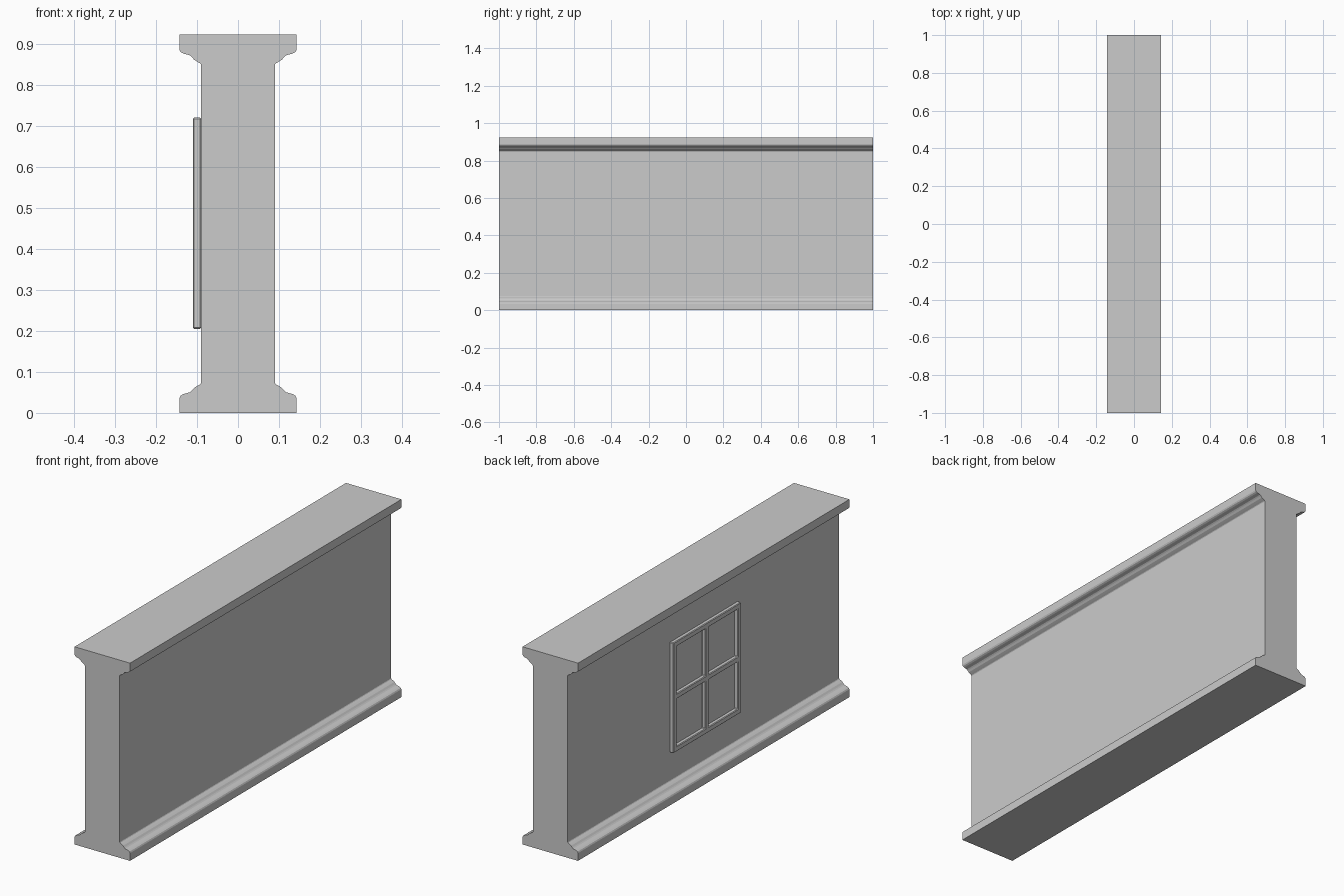
import bpy
import bmesh

cube = bpy.data.objects.get("Cube")
if cube:
    bpy.data.objects.remove(cube, do_unlink=True)

HEIGHT = 0.922
WALL_X = 0.09

# Single plain stone colour
stone = bpy.data.materials.new("light_grey_stone")
stone.use_nodes = True
grey = (0.6, 0.6, 0.6, 1)
stone.diffuse_color = grey
stone.node_tree.nodes["Principled BSDF"].inputs["Base Color"].default_value = grey


def finish(name, bm):
    bmesh.ops.recalc_face_normals(bm, faces=bm.faces)
    mesh = bpy.data.meshes.new(name)
    bm.to_mesh(mesh)
    bm.free()
    mesh.materials.append(stone)
    obj = bpy.data.objects.new(name, mesh)
    bpy.context.collection.objects.link(obj)
    return obj


# Wall with moulded base and cornice: one quarter profile, mirrored twice
quarter = [(0.143, 0), (0.143, 0.036), (0.140, 0.042), (0.133, 0.046),
           (0.118, 0.050), (0.113, 0.054), (0.107, 0.061), (0.099, 0.066),
           (0.092, 0.070), (WALL_X, 0.073)]
right = quarter + [(x, HEIGHT - z) for x, z in reversed(quarter)]
profile = right + [(-x, z) for x, z in reversed(right)]
bm = bmesh.new()
section = bm.faces.new([bm.verts.new((x, -1, z)) for x, z in profile])
swept = bmesh.ops.extrude_face_region(bm, geom=[section], use_keep_orig=True)
bmesh.ops.translate(bm, vec=(0, 2, 0),
                    verts=[v for v in swept["geom"] if isinstance(v, bmesh.types.BMVert)])
finish("moulded_wall", bm)

# Window frame: a slab with four panes cut through, fixed to the -x face
BAR = 0.025
y_lines = [-0.25, -0.25 + BAR, -BAR / 2, BAR / 2, 0.25 - BAR, 0.25]
z_lines = [0.205, 0.205 + BAR, 0.4625 - BAR / 2, 0.4625 + BAR / 2, 0.72 - BAR, 0.72]
bm = bmesh.new()
grid = [[bm.verts.new((-WALL_X, y, z)) for z in z_lines] for y in y_lines]
for i in range(5):
    for j in range(5):
        if i % 2 and j % 2:
            continue  # open pane
        bm.faces.new((grid[i][j], grid[i + 1][j], grid[i + 1][j + 1], grid[i][j + 1]))
swept = bmesh.ops.extrude_face_region(bm, geom=bm.faces[:], use_keep_orig=True)
bmesh.ops.translate(bm, vec=(-0.02, 0, 0),
                    verts=[v for v in swept["geom"] if isinstance(v, bmesh.types.BMVert)])
frame = finish("window_frame", bm)
bevel = frame.modifiers.new("soft_edges", "BEVEL")
bevel.width = 0.003
bevel.segments = 1
